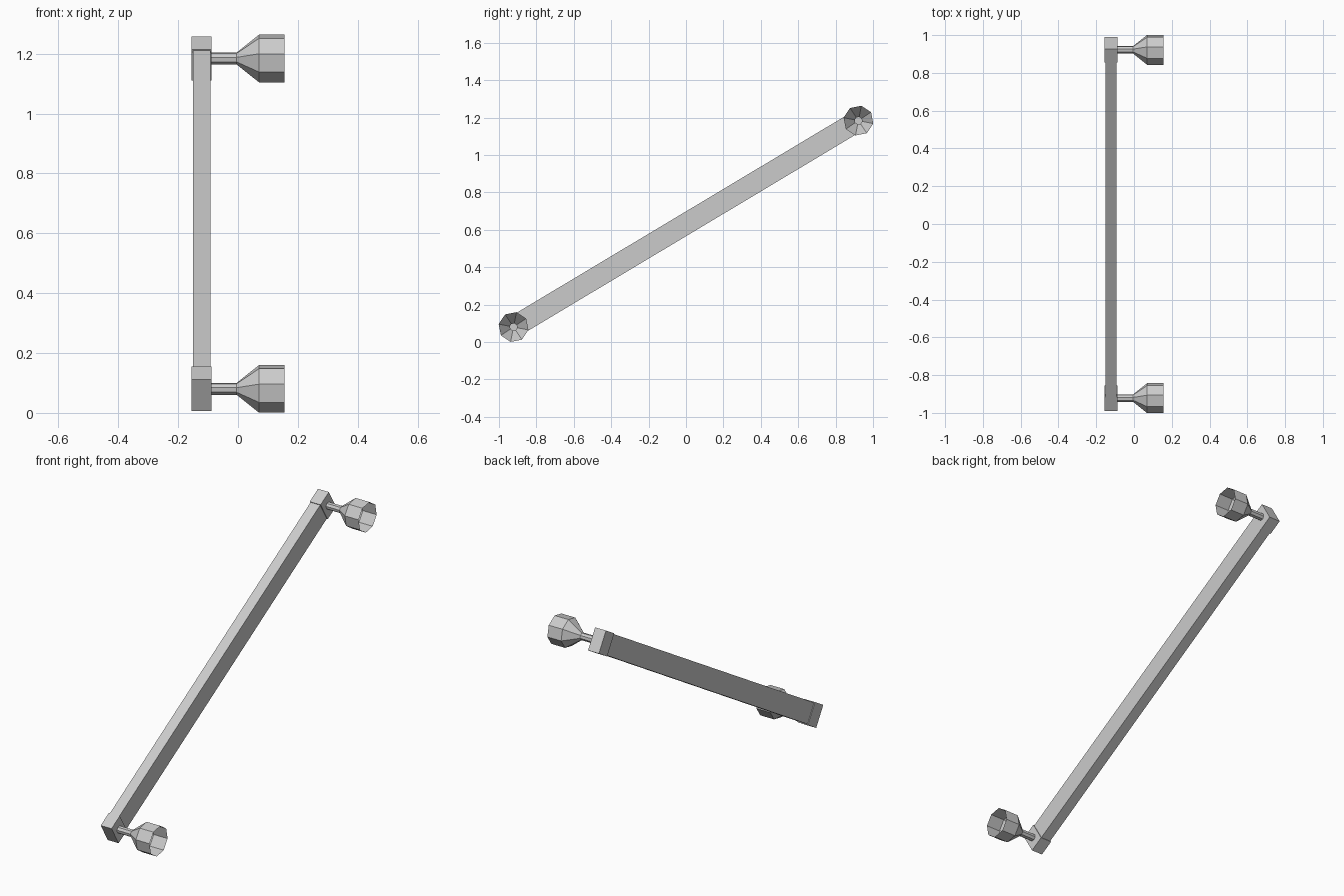
import bpy
import bmesh
from math import cos, sin, radians, pi
from mathutils import Matrix, Vector

old = bpy.data.objects.get("Cube")
if old:
    bpy.data.objects.remove(old, do_unlink=True)

# One plain grey for every part
grey = bpy.data.materials.new("light_grey")
grey.use_nodes = True
COLOUR = (0.6, 0.6, 0.6, 1)
grey.diffuse_color = COLOUR
grey.node_tree.nodes["Principled BSDF"].inputs["Base Color"].default_value = COLOUR

SLOPE = radians(30.9)
CENTRE = Vector((-0.1215, 0, 0.632))
HALF = 1.117          # half length along the slope
END = 0.085           # length of each end block
WIDTH, HEIGHT = 0.067, 0.122
INSET = 0.004         # bar is slightly slimmer than the end blocks
TILT = Matrix.Translation(CENTRE) @ Matrix.Rotation(SLOPE, 4, "X")


def add_object(name, bm):
    mesh = bpy.data.meshes.new(name)
    bm.to_mesh(mesh)
    bm.free()
    mesh.materials.append(grey)
    obj = bpy.data.objects.new(name, mesh)
    bpy.context.collection.objects.link(obj)
    return obj


def sloped_box(name, along, size):
    """Box placed at a distance along the sloped axis."""
    bm = bmesh.new()
    bmesh.ops.create_cube(bm, size=1)
    bm.transform(TILT @ Matrix.Translation((0, along, 0)) @ Matrix.Diagonal((*size, 1)))
    add_object(name, bm)


def flared_mount(name, along):
    """Eight-sided open funnel: stem, flare and cup along x."""
    hub = TILT @ Vector((0, along, 0))
    profile = [(-0.088, 0.02), (-0.005, 0.02), (0.07, 0.081), (0.155, 0.081)]
    sides, twist = 8, pi / 16
    bm = bmesh.new()
    rings = []
    for x, r in profile:
        angles = [2 * pi * i / sides - twist for i in range(sides)]
        rings.append([bm.verts.new((x, hub.y + r * cos(a), hub.z + r * sin(a))) for a in angles])
    for a, b in zip(rings, rings[1:]):
        for i in range(sides):
            j = (i + 1) % sides
            bm.faces.new((a[i], a[j], b[j], b[i]))
    # Outward faces; the cup mouth stays open
    bm.normal_update()
    face = bm.faces[:][-1]
    middle = face.calc_center_median()
    if face.normal.dot(Vector((0, middle.y - hub.y, middle.z - hub.z))) < 0:
        bmesh.ops.reverse_faces(bm, faces=bm.faces[:])
    add_object(name, bm)


# Long sloping bar between the end blocks
sloped_box("grip_bar", 0, (WIDTH - 2 * INSET, 2 * (HALF - END) + 0.01, HEIGHT - 2 * INSET))

# End blocks with their flared mounts
for label, side in (("lower", -1), ("upper", 1)):
    along = side * (HALF - END / 2)
    sloped_box(label + "_end_block", along, (WIDTH, END, HEIGHT))
    flared_mount(label + "_flared_mount", along)
